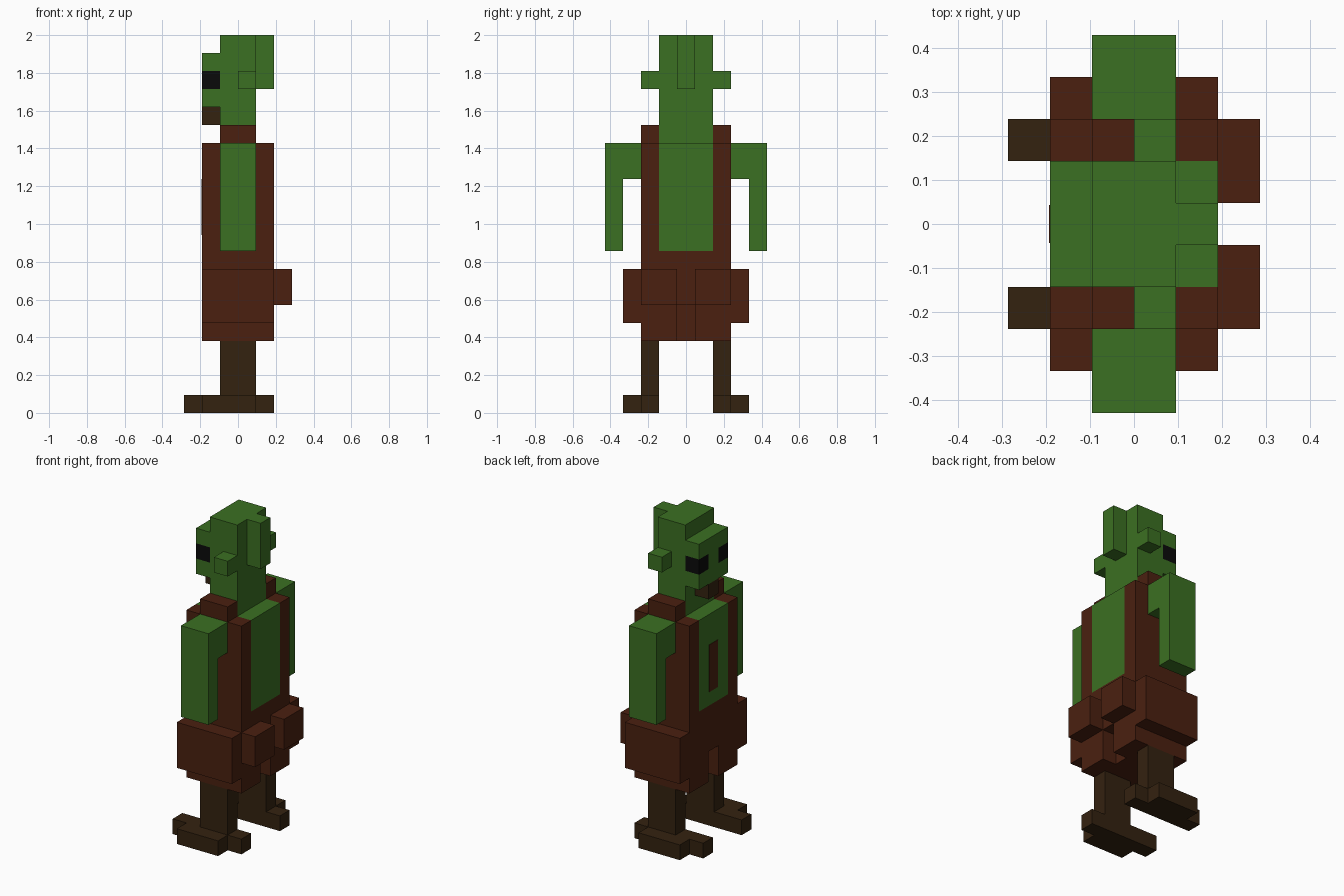
import bpy
import bmesh
from mathutils import Vector

cube = bpy.data.objects.get("Cube")
if cube:
    bpy.data.objects.remove(cube, do_unlink=True)

U = 2 / 21  # size of one block unit


def material(name, rgb):
    m = bpy.data.materials.new(name)
    m.use_nodes = True
    m.diffuse_color = (*rgb, 1)
    bsdf = next(n for n in m.node_tree.nodes if n.type == 'BSDF_PRINCIPLED')
    bsdf.inputs["Base Color"].default_value = (*rgb, 1)
    bsdf.inputs["Roughness"].default_value = 0.9
    return m


SKIN = material("green skin", (0.044, 0.160, 0.016))
COAT = material("reddish brown cloth", (0.069, 0.0144, 0.0050))
BOOT = material("dark brown leather", (0.034, 0.016, 0.0050))
EYE = material("black", (0.003, 0.003, 0.003))


def block(name, mat, x, y, z):
    """Box from (min, max) ranges in block units."""
    lo, hi = Vector((x[0], y[0], z[0])) * U, Vector((x[1], y[1], z[1])) * U
    bm = bmesh.new()
    bmesh.ops.create_cube(bm, size=1)
    for v in bm.verts:
        v.co = Vector([(lo[i] + hi[i]) / 2 + v.co[i] * (hi[i] - lo[i]) for i in range(3)])
    me = bpy.data.meshes.new(name)
    bm.to_mesh(me)
    bm.free()
    me.materials.append(mat)
    ob = bpy.data.objects.new(name, me)
    bpy.context.collection.objects.link(ob)
    return ob


def pair(name, mat, x, y, z):
    """Matching boxes on the +y and -y sides."""
    block(name + "_a", mat, x, y, z)
    block(name + "_b", mat, x, (-y[1], -y[0]), z)


# Boots and legs
pair("boot_sole", BOOT, (-3, 2), (1.5, 2.5), (0, 1))
pair("boot_outer", BOOT, (-2, 1), (2.5, 3.5), (0, 1))
pair("leg", BOOT, (-1, 1), (1.5, 2.5), (1, 4))

# Coat skirt, split at the middle of both broad sides
pair("skirt", COAT, (-2, 2), (0.5, 2.5), (4, 6))
block("skirt_core", COAT, (-1, 1), (-0.5, 0.5), (4, 6))
block("waist", COAT, (-2, 2), (-2.5, 2.5), (6, 9))
pair("hip_panel", COAT, (-2, 2), (2.5, 3.5), (5, 8))
pair("pouch", COAT, (2, 3), (0.5, 2.5), (6, 8))

# Torso with open coat
block("chest", SKIN, (-2, 2), (-1.5, 1.5), (9, 15))
pair("coat_side", COAT, (-2, 2), (1.5, 2.5), (9, 15))
pair("collar", COAT, (-1, 1), (1.5, 2.5), (15, 16))
block("chest_mark", COAT, (-2.03, -2), (-0.45, 0.45), (9.9, 13))

# Arms
pair("shoulder", SKIN, (-1, 1), (2.5, 3.5), (13, 15))
pair("arm", SKIN, (-1, 1), (3.5, 4.5), (9, 15))

# Head
block("head", SKIN, (-1, 1), (-1.5, 1.5), (15, 21))
block("head_ridge", SKIN, (1, 2), (-0.5, 0.5), (18, 21))
pair("ear", SKIN, (0, 1), (1.5, 2.5), (18, 19))
block("brow", SKIN, (-2, -1), (-1.5, 1.5), (19, 20))
block("nose_bridge", SKIN, (-2, -1), (-0.5, 0.5), (18, 19))
block("cheeks", SKIN, (-2, -1), (-1.5, 1.5), (17, 18))
pair("eye", EYE, (-2, -1), (0.5, 1.5), (18, 19))
block("beard", BOOT, (-2, -1), (-0.5, 0.5), (16, 17))
